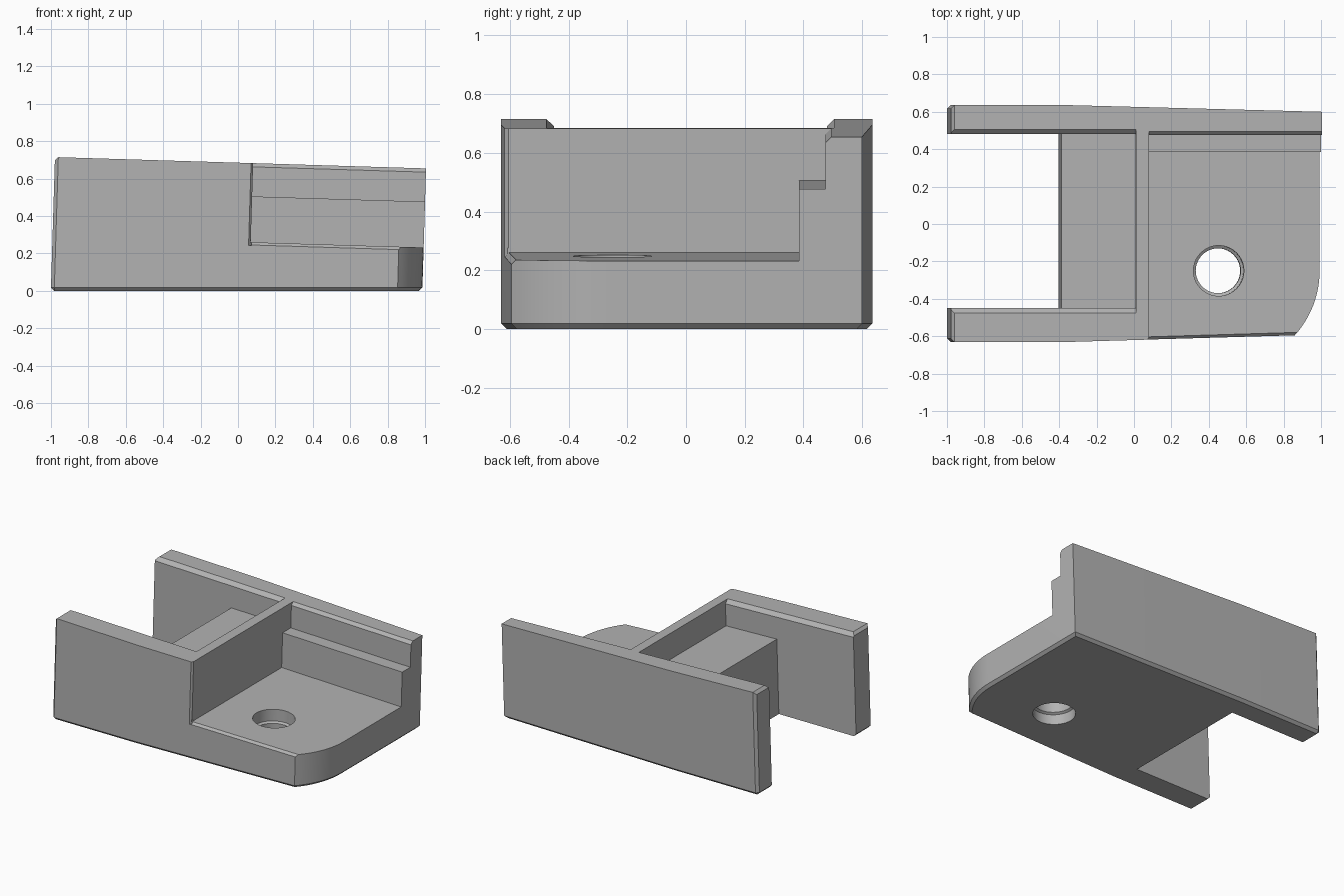
import bpy, bmesh
from math import sin, cos, pi, asin
from mathutils import Matrix, Vector

if "Cube" in bpy.data.objects:
    bpy.data.objects.remove(bpy.data.objects["Cube"], do_unlink=True)

# Upper surfaces lean by this small angle, while the base stays level
TILT = Matrix.Rotation(0.0305, 4, 'Y')

grey = bpy.data.materials.new("plain grey")
grey.use_nodes = True
colour = (0.45, 0.45, 0.45, 1)
grey.diffuse_color = colour
grey.node_tree.nodes["Principled BSDF"].inputs["Base Color"].default_value = colour


def prism(points, start, end, along, matrix=TILT):
    """Extrude a profile: (y, z) points along X, or (x, y) points along Z."""
    bm = bmesh.new()
    place = (lambda a, b: (start, a, b)) if along == 'X' else (lambda a, b: (a, b, start))
    face = bm.faces.new([bm.verts.new(place(*p)) for p in points])
    step = Vector((end - start, 0, 0) if along == 'X' else (0, 0, end - start))
    moved = bmesh.ops.extrude_face_region(bm, geom=[face])["geom"]
    bmesh.ops.translate(bm, vec=step, verts=[v for v in moved if isinstance(v, bmesh.types.BMVert)])
    bmesh.ops.recalc_face_normals(bm, faces=bm.faces)
    bm.transform(matrix)
    return bm


def lathe(profile, x, y, sides=40):
    """Revolve (radius, z) points into a closed solid around an upright axis."""
    bm = bmesh.new()
    rings = [[bm.verts.new((x + r * cos(2 * pi * i / sides), y + r * sin(2 * pi * i / sides), z))
              for i in range(sides)] for r, z in profile]
    for low, high in zip(rings, rings[1:]):
        for i in range(sides):
            j = (i + 1) % sides
            bm.faces.new((low[i], low[j], high[j], high[i]))
    bm.faces.new(rings[0])
    bm.faces.new(rings[-1])
    bmesh.ops.recalc_face_normals(bm, faces=bm.faces)
    bm.transform(TILT)
    return bm


def to_object(name, bm):
    mesh = bpy.data.meshes.new(name)
    bm.to_mesh(mesh)
    bm.free()
    obj = bpy.data.objects.new(name, mesh)
    bpy.context.collection.objects.link(obj)
    return obj


# Body: tapered outline with one rounded corner
cx, cy, radius = 0.47, -0.25, 0.515
sweep = asin(0.345 / radius)
arc = [(cx + radius * cos(a), cy + radius * sin(a))
       for a in (-sweep * (1 - i / 12) for i in range(13))]
outline = [(-1, -0.63), (-0.35, -0.63), *arc, (0.985, 0.6), (-0.35, 0.635), (-1, 0.635)]
bm = prism(outline, -0.2, 0.685, 'Z')
cut = bmesh.ops.bisect_plane(bm, geom=bm.verts[:] + bm.edges[:] + bm.faces[:],
                             plane_co=(0, 0, 0), plane_no=(0, 0, -1), clear_outer=True)
rim = [e for e in cut["geom_cut"] if isinstance(e, bmesh.types.BMEdge)]
bmesh.ops.contextual_create(bm, geom=rim)
bmesh.ops.recalc_face_normals(bm, faces=bm.faces)
# Small chamfers around the base and the arm ends
edges = [e for e in bm.edges if all(v.co.z < 0.001 for v in e.verts)
         or all(v.co.x < -0.9 for v in e.verts)]
bmesh.ops.bevel(bm, geom=edges, offset=0.018, segments=1, affect='EDGES', profile=0.5)
body = to_object("bracket_body", bm)

# Cutters: slot between the arms, raised floor, stepped platform, edge chamfers, hole
slot = [(-2, -0.45), (-0.403, -0.45), (-0.403, 0.48), (-2, 0.48)]
pocket = [(-0.45, 0.507), (0.48, 0.507), (0.48, 0.66), (0.58, 0.76), (-0.55, 0.76), (-0.45, 0.66)]
platform = [(-2, 0.262), (0.385, 0.262), (0.385, 0.507), (0.475, 0.507),
            (0.475, 0.665), (0.57, 0.76), (-2, 0.76)]
lip = [(-0.59, 0.277), (-0.68, 0.187), (-0.68, 0.277)]
corner = [(0.03, -0.64), (0.065, -0.64), (0.065, -0.6)]
bore = [(0.135, -0.2), (0.135, 0.08), (0.12, 0.09), (0.12, 0.17), (0.135, 0.18), (0.135, 0.4)]
cutters = [
    prism(slot, -0.5, 0.6, 'Z'),
    prism(pocket, -2, -0.01, 'X'),
    prism(platform, 0.06, 2, 'X'),
    prism(lip, 0.04, 2, 'X', TILT @ Matrix.Rotation(0.03, 4, 'Z')),
    prism(corner, 0.245, 1, 'Z'),
    lathe(bore, 0.445, -0.25),
]
bpy.context.view_layer.objects.active = body
for bm in cutters:
    cutter = to_object("cutter", bm)
    cutter.hide_render = True
    mod = body.modifiers.new("cut", 'BOOLEAN')
    mod.operation = 'DIFFERENCE'
    mod.solver = 'EXACT'
    mod.object = cutter
    bpy.ops.object.modifier_apply(modifier=mod.name)
    bpy.data.objects.remove(cutter, do_unlink=True)

# Finish: one colour, smooth curves with sharp edges
body.data.materials.clear()
body.data.materials.append(grey)
for face in body.data.polygons:
    face.material_index = 0
for obj in bpy.context.selected_objects:
    obj.select_set(False)
body.select_set(True)
bpy.ops.object.shade_smooth_by_angle(angle=0.5)
